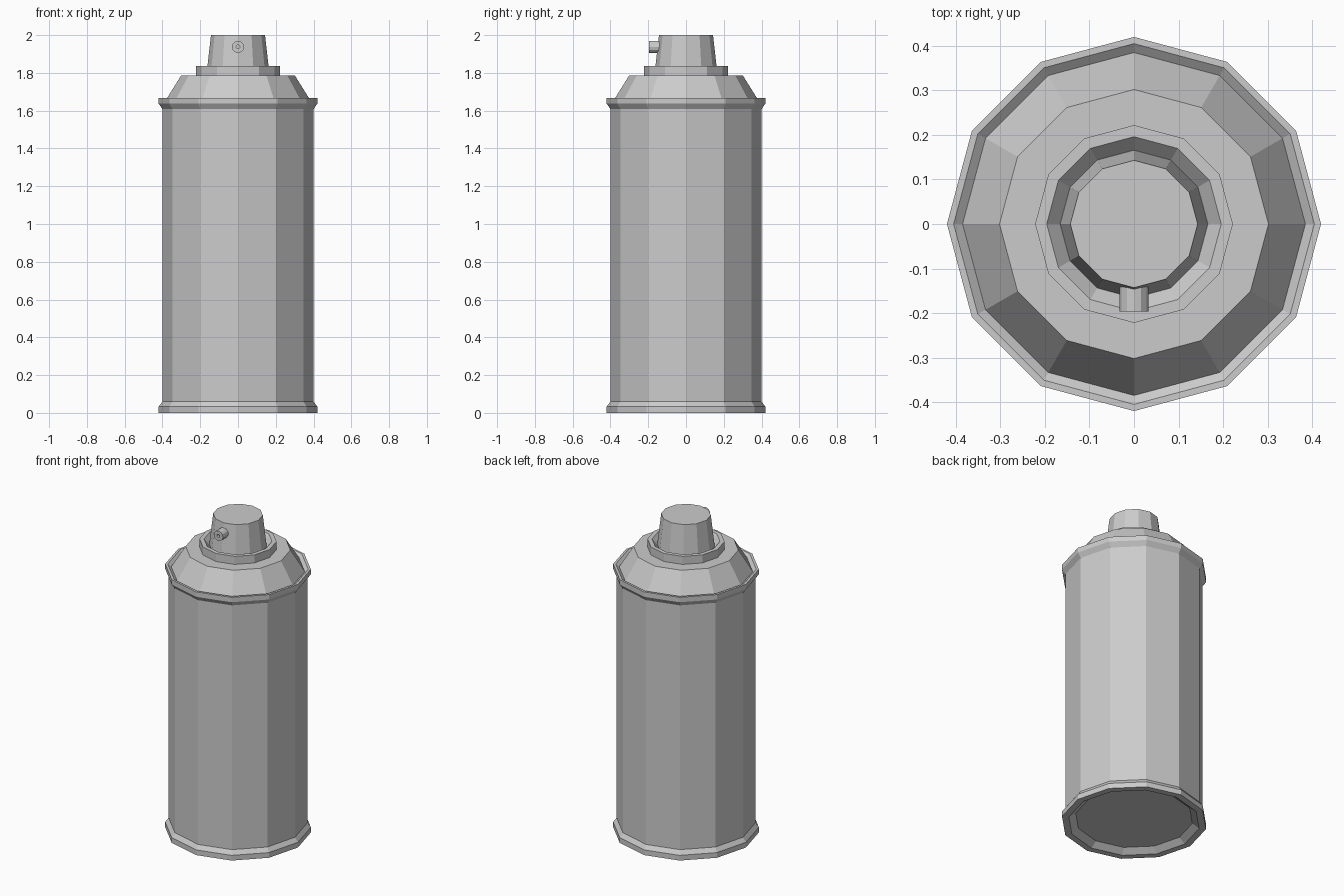
import bpy, bmesh, math
from mathutils import Matrix

if "Cube" in bpy.data.objects:
    bpy.data.objects.remove(bpy.data.objects["Cube"])


def lathe(name, profile, sides=12, matrix=Matrix()):
    """Revolve (radius, z) points around z into a closed, flat-shaded solid."""
    bm = bmesh.new()
    rings = []
    for r, z in profile:
        rings.append([bm.verts.new((r * math.cos(2 * math.pi * i / sides),
                                    r * math.sin(2 * math.pi * i / sides), z))
                      for i in range(sides)])
    for a, b in zip(rings, rings[1:]):
        for i in range(sides):
            j = (i + 1) % sides
            bm.faces.new((a[i], a[j], b[j], b[i]))
    bm.faces.new(rings[0][::-1])
    bm.faces.new(rings[-1])
    bm.transform(matrix)
    bmesh.ops.recalc_face_normals(bm, faces=bm.faces)
    mesh = bpy.data.meshes.new(name)
    bm.to_mesh(mesh)
    bm.free()
    obj = bpy.data.objects.new(name, mesh)
    bpy.context.collection.objects.link(obj)
    return obj


# Can: recessed base, bottom rim, wall, top rim, shoulder, raised collar with sloped seat
lathe("can_body", [
    (0.34, 0.03), (0.38, 0.0), (0.42, 0.0), (0.42, 0.033), (0.40, 0.06),
    (0.40, 1.608), (0.42, 1.637), (0.42, 1.668), (0.405, 1.668), (0.385, 1.652),
    (0.302, 1.785), (0.222, 1.785), (0.222, 1.836), (0.196, 1.836), (0.166, 1.803),
])

# Tapered push button
lathe("spray_button", [(0.166, 1.80), (0.143, 2.0)])

# Nozzle with a small bored hole, pointing to the front
lathe("nozzle", [(0.032, 0.12), (0.032, 0.197), (0.01, 0.197), (0.01, 0.177)],
      matrix=Matrix.Translation((0, 0, 1.938)) @ Matrix.Rotation(math.pi / 2, 4, 'X'))
